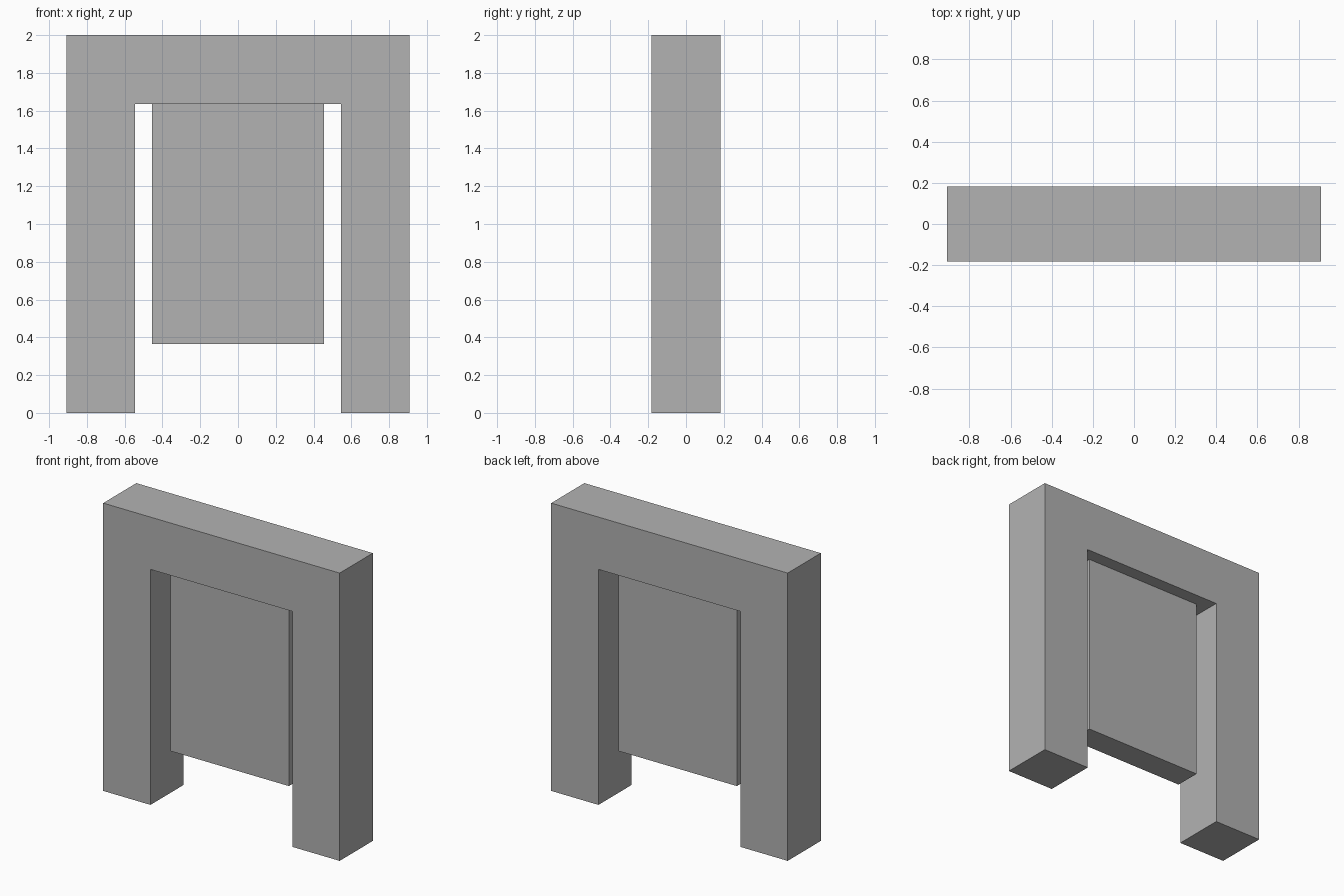
import bpy
import bmesh

cube = bpy.data.objects.get("Cube")
if cube:
    bpy.data.objects.remove(cube, do_unlink=True)

U = 1 / 11  # building module: the arch is 20 x 4 x 22 modules

grey = bpy.data.materials.new("plain grey")
grey.use_nodes = True
colour = (0.448, 0.448, 0.448, 1)
grey.diffuse_color = colour
grey.node_tree.nodes["Principled BSDF"].inputs["Base Color"].default_value = colour


def extrude_profile(name, profile, depth):
    """Extrude an x-z outline, given in modules, centred along y."""
    bm = bmesh.new()
    face = bm.faces.new([bm.verts.new((x * U, -depth * U / 2, z * U)) for x, z in profile])
    result = bmesh.ops.extrude_face_region(bm, geom=[face])
    back = [v for v in result["geom"] if isinstance(v, bmesh.types.BMVert)]
    bmesh.ops.translate(bm, verts=back, vec=(0, depth * U, 0))
    bmesh.ops.recalc_face_normals(bm, faces=bm.faces)
    mesh = bpy.data.meshes.new(name)
    bm.to_mesh(mesh)
    bm.free()
    mesh.materials.append(grey)
    obj = bpy.data.objects.new(name, mesh)
    bpy.context.collection.objects.link(obj)
    return obj


def mirrored(half):
    """Complete a right-hand outline with its mirror image."""
    return half + [(-x, z) for x, z in reversed(half)]


# Arch: two posts joined by a lintel
extrude_profile("arch_frame", mirrored([(6, 18), (6, 0), (10, 0), (10, 22)]), 4)

# Thinner panel hanging from the lintel
extrude_profile("hanging_panel", mirrored([(5, 4), (5, 18)]), 2)
